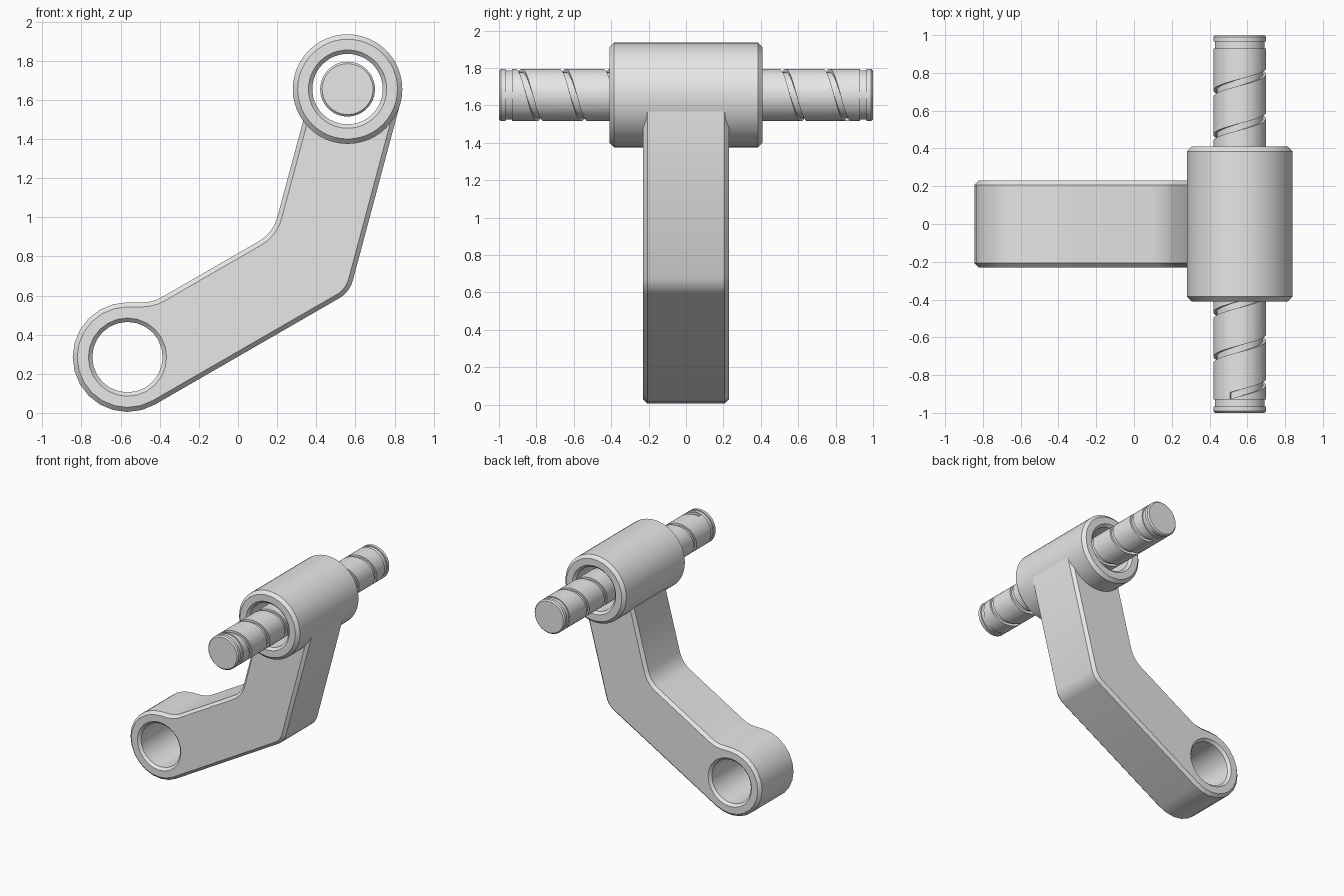
import bpy, bmesh
from math import sin, cos, tan, pi, tau, radians
from mathutils import Vector

if "Cube" in bpy.data.objects:
    bpy.data.objects.remove(bpy.data.objects["Cube"])

grey = bpy.data.materials.new("light_grey")
grey.use_nodes = True
grey.diffuse_color = (0.8, 0.8, 0.8, 1)
grey.node_tree.nodes["Principled BSDF"].inputs["Base Color"].default_value = (0.8, 0.8, 0.8, 1)

HUB = Vector((0.56, 1.655))     # upper bore centre (x, z)
BOSS = Vector((-0.565, 0.285))  # lower bore centre (x, z)
R = 0.28                        # outer radius of hub and boss


def polar(centre, radius, degrees):
    a = radians(degrees)
    return centre + radius * Vector((cos(a), sin(a)))


def make(name, bm):
    bmesh.ops.recalc_face_normals(bm, faces=bm.faces)
    mesh = bpy.data.meshes.new(name)
    bm.to_mesh(mesh)
    bm.free()
    mesh.materials.append(grey)
    ob = bpy.data.objects.new(name, mesh)
    bpy.context.collection.objects.link(ob)
    return ob


def skin(name, rings, loop):
    """Join rings of points with quads; close into a loop or cap both ends."""
    bm = bmesh.new()
    rows = [[bm.verts.new(p) for p in ring] for ring in rings]
    n = len(rows[0])
    for a, b in zip(rows, rows[1:] + rows[:1] if loop else rows[1:]):
        for i in range(n):
            j = (i + 1) % n
            bm.faces.new((a[i], a[j], b[j], b[i]))
    if not loop:
        bm.faces.new(rows[0])
        bm.faces.new(rows[-1])
    return make(name, bm)


def lathe(name, centre, profile, steps, loop=False):
    """Revolve (radius, y) points about an axis along y."""
    rings = [[(centre.x + r * sin(tau * i / steps), y, centre.y + r * cos(tau * i / steps))
              for i in range(steps)] for r, y in profile]
    return skin(name, rings, loop)


def cut(ob, cutter):
    mod = ob.modifiers.new("cut", 'BOOLEAN')
    mod.operation, mod.solver, mod.object = 'DIFFERENCE', 'EXACT', cutter
    bpy.context.view_layer.objects.active = ob
    bpy.ops.object.modifier_apply(modifier=mod.name)
    bpy.data.objects.remove(cutter)


def fillet(before, corner, after, radius, steps=5):
    """Points of a round blend at a corner."""
    u, v = (before - corner).normalized(), (after - corner).normalized()
    half = u.angle(v) / 2
    p, q = corner + u * radius / tan(half), corner + v * radius / tan(half)
    centre = corner + (u + v).normalized() * radius / sin(half)
    points = []
    for i in range(steps + 1):
        d = (p.lerp(q, i / steps) - centre).normalized()
        points.append(centre + d * radius)
    return points


# Bent arm: round lower boss, two straight runs, top end buried in the hub
boss_top, boss_low = polar(BOSS, R, 90), polar(BOSS, R, 300)
hub_right, hub_left = polar(HUB, R - 0.001, -15), Vector((0.335, 1.5))
outer, inner, notch = Vector((0.571, 0.617)), Vector((0.179, 0.919)), Vector((-0.435, 0.565))
outline = [polar(BOSS, R, a) for a in range(90, 301, 15)]
outline += fillet(boss_low, outer, hub_right, 0.15)
outline += [hub_right] + [polar(HUB, 0.25, a) for a in (20, 60, 100, 140, 180)] + [hub_left]
outline += fillet(hub_left, inner, notch, 0.2)
outline += fillet(inner, notch, boss_top, 0.2, 3)

bm = bmesh.new()
face = bm.faces.new([bm.verts.new((p.x, -0.23, p.y)) for p in outline])
side = bmesh.ops.extrude_face_region(bm, geom=[face])["geom"]
bmesh.ops.translate(bm, vec=(0, 0.46, 0), verts=[g for g in side if isinstance(g, bmesh.types.BMVert)])
rims = [e for e in bm.edges if abs(e.verts[0].co.y - e.verts[1].co.y) < 0.01]
bmesh.ops.recalc_face_normals(bm, faces=bm.faces)
bmesh.ops.bevel(bm, geom=rims, offset=0.023, segments=1, affect='EDGES')
arm = make("arm", bm)

# Chamfered lower bore, and clearance for the upper one
cut(arm, lathe("boss_cutter", BOSS, [(0.225, -0.255), (0.18, -0.21), (0.18, 0.21), (0.225, 0.255)], 24))
cut(arm, lathe("hub_cutter", HUB, [(0.21, -0.5), (0.21, 0.5)], 32))

# Hub sleeve with chamfered rims
half = [(0.18, 0.39), (0.2, 0.41), (R - 0.025, 0.41), (R, 0.385)]
hub = lathe("hub_sleeve", HUB, half + [(r, -y) for r, y in reversed(half)], 48, loop=True)

# Shaft with retaining grooves near both ends
end = [(0.13, 1.0), (0.14, 0.99), (0.14, 0.965), (0.132, 0.965), (0.132, 0.93), (0.14, 0.93)]
shaft = lathe("shaft", HUB, end + [(r, -y) for r, y in reversed(end)], 48)

# Spiral oil groove along the shaft
pitch, first, last = 0.235, -6.06, 1.5
count = 242
rings = []
for i in range(count + 1):
    turn = first + (last - first) * i / count
    y, a = 0.515 + pitch * turn, tau * turn
    rings.append([(HUB.x + r * sin(a), y + w, HUB.y + r * cos(a))
                  for r, w in ((0.123, -0.017), (0.16, -0.017), (0.16, 0.017), (0.123, 0.017))])
cut(shaft, skin("spiral_cutter", rings, False))

# Smooth rounds, crisp chamfers
for ob in (arm, hub, shaft):
    bpy.ops.object.select_all(action='DESELECT')
    ob.select_set(True)
    bpy.context.view_layer.objects.active = ob
    bpy.ops.object.shade_smooth_by_angle(angle=radians(30))
